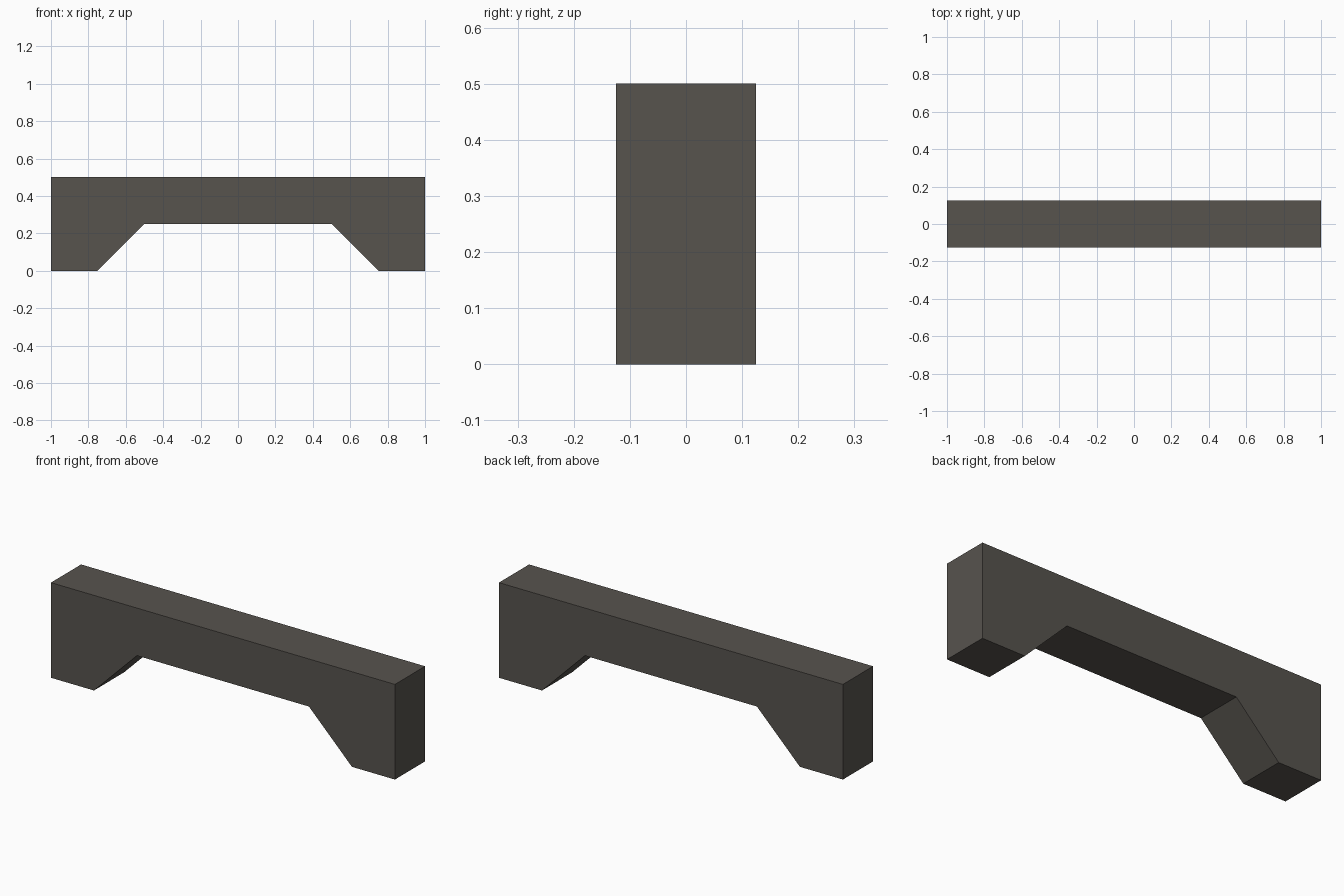
import bpy
import bmesh

if "Cube" in bpy.data.objects:
    bpy.data.objects.remove(bpy.data.objects["Cube"])

# Dark warm grey stone
stone = bpy.data.materials.new("dark_stone")
stone.diffuse_color = (0.095, 0.087, 0.076, 1.0)
stone.use_nodes = True
stone.node_tree.nodes["Principled BSDF"].inputs["Base Color"].default_value = stone.diffuse_color

WIDTH = 0.25  # thickness along y

# Right half of the front outline, mirrored to give the full profile
half = [(0.5, 0.25), (0.75, 0.0), (1.0, 0.0), (1.0, 0.5)]
profile = half + [(-x, z) for x, z in reversed(half)]

# Bridge beam: profile extruded from front to back
bm = bmesh.new()
front = bm.faces.new([bm.verts.new((x, -WIDTH / 2, z)) for x, z in profile])
result = bmesh.ops.extrude_face_region(bm, geom=[front], use_keep_orig=True)
back_verts = [g for g in result["geom"] if isinstance(g, bmesh.types.BMVert)]
bmesh.ops.translate(bm, verts=back_verts, vec=(0, WIDTH, 0))
bmesh.ops.recalc_face_normals(bm, faces=bm.faces)

mesh = bpy.data.meshes.new("bridge_beam")
bm.to_mesh(mesh)
bm.free()
mesh.materials.append(stone)
bpy.context.collection.objects.link(bpy.data.objects.new("bridge_beam", mesh))
